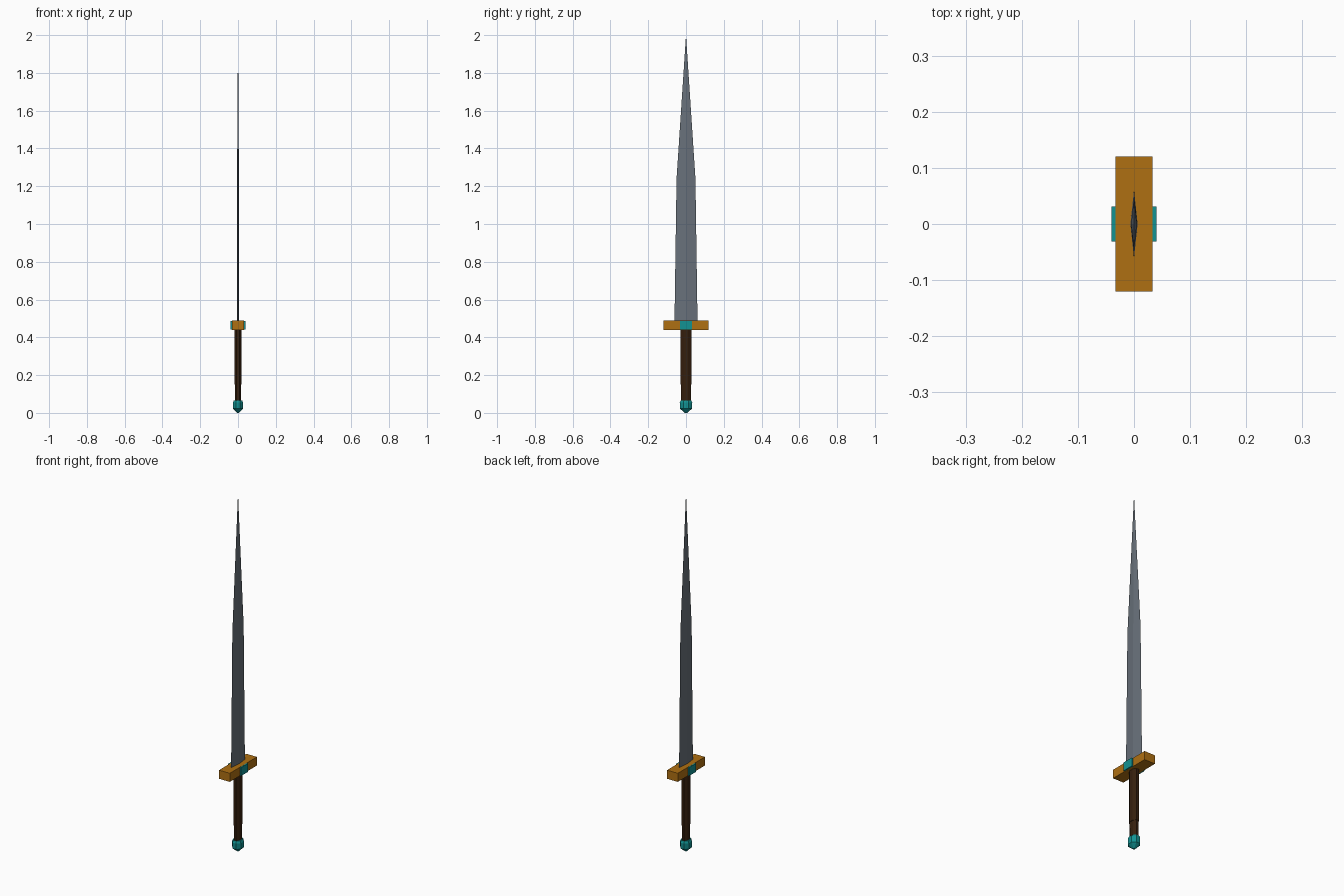
import bpy, bmesh, math

if "Cube" in bpy.data.objects:
    bpy.data.objects.remove(bpy.data.objects["Cube"])


def material(name, rgb):
    m = bpy.data.materials.new(name)
    m.diffuse_color = (*rgb, 1)
    m.use_nodes = True
    m.node_tree.nodes["Principled BSDF"].inputs["Base Color"].default_value = m.diffuse_color
    return m


STEEL = material("steel grey", (0.14, 0.165, 0.195))
GOLD = material("dark gold", (0.43, 0.16, 0.006))
TEAL = material("teal", (0.006, 0.29, 0.29))
BROWN = material("dark brown", (0.036, 0.014, 0.004))


def loft(name, sides, rings, mat, turn=0.0):
    """Stack of elliptical rings (z, x radius, y radius), capped at both ends."""
    bm = bmesh.new()
    loops = []
    for z, rx, ry in rings:
        if rx == 0:
            loops.append([bm.verts.new((0, 0, z))])
            continue
        angles = [turn + 2 * math.pi * i / sides for i in range(sides)]
        loops.append([bm.verts.new((rx * math.cos(a), ry * math.sin(a), z)) for a in angles])
    for a, b in zip(loops, loops[1:]):
        for i in range(sides):
            j = (i + 1) % sides
            if len(b) == 1:
                bm.faces.new((a[i], a[j], b[0]))
            else:
                bm.faces.new((a[i], a[j], b[j], b[i]))
    for end in (loops[0], loops[-1]):
        if len(end) > 1:
            bm.faces.new(end)
    bmesh.ops.recalc_face_normals(bm, faces=bm.faces)
    me = bpy.data.meshes.new(name)
    bm.to_mesh(me)
    bm.free()
    me.materials.append(mat)
    ob = bpy.data.objects.new(name, me)
    bpy.context.collection.objects.link(ob)


def box(name, size, z, mat):
    bpy.ops.mesh.primitive_cube_add(size=1, location=(0, 0, z))
    ob = bpy.context.object
    ob.name = name
    ob.scale = size
    ob.data.materials.append(mat)


# Diamond-section blade tapering to a point
loft("blade", 4, [(0.48, 0.0065, 0.061), (1.24, 0.005, 0.05), (2.0, 0, 0)], STEEL)

# Crossguard with a teal inlay through its middle
box("crossguard", (0.066, 0.24, 0.048), 0.464, GOLD)
box("guard_inlay", (0.08, 0.062, 0.047), 0.464, TEAL)

# Octagonal grip, slimmer towards the pommel
loft("grip", 8, [(0.05, 0.017, 0.027), (0.15, 0.0185, 0.029), (0.15, 0.02, 0.031),
                 (0.445, 0.02, 0.031)], BROWN, math.pi / 8)

# Faceted pommel
loft("pommel", 8, [(0.0, 0.006, 0.007), (0.022, 0.029, 0.034), (0.055, 0.029, 0.036),
                   (0.066, 0.024, 0.030)], TEAL, math.pi / 8)
